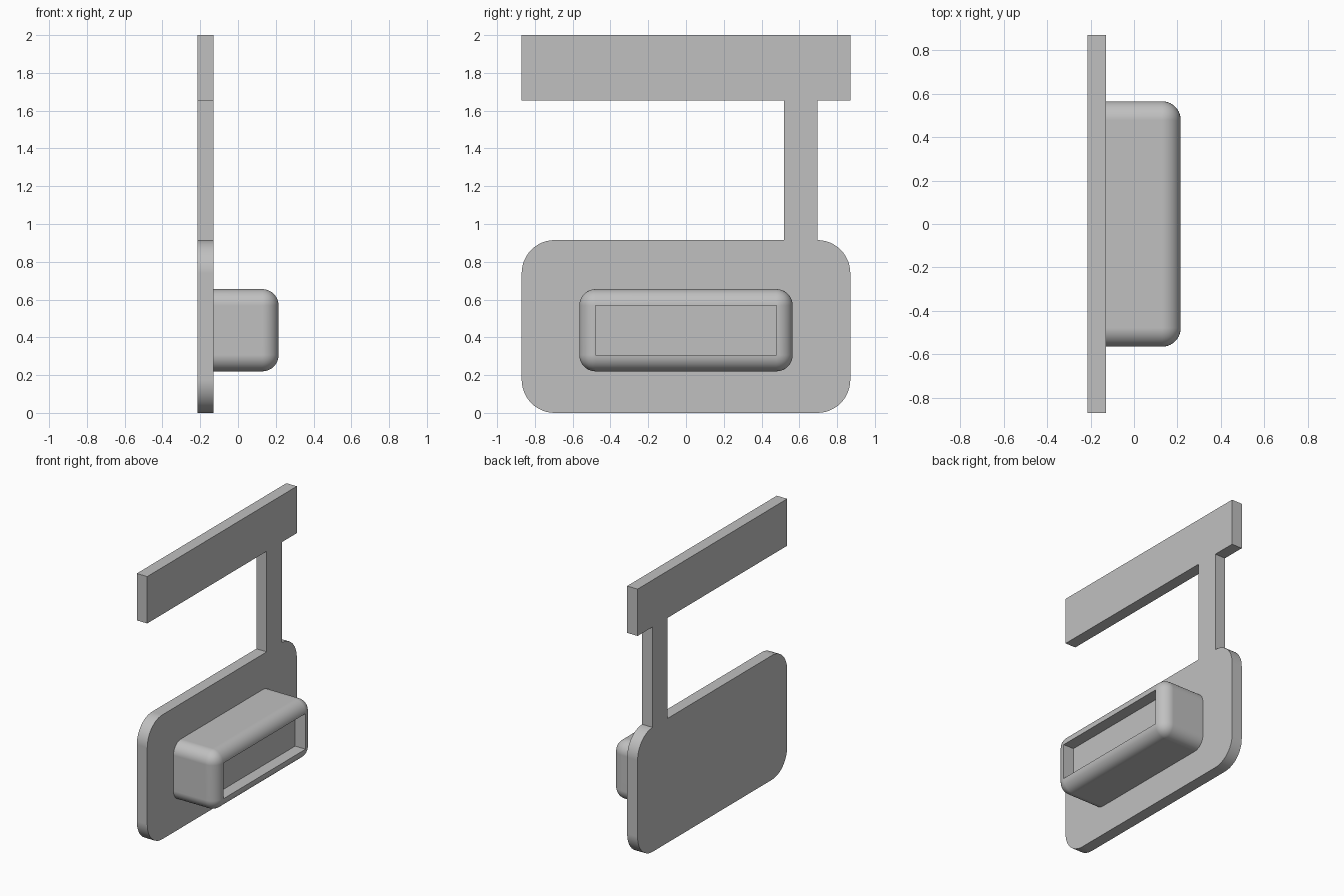
import bpy
import bmesh
from math import cos, sin, radians
from mathutils import Matrix, Vector

default = bpy.data.objects.get("Cube")
if default:
    bpy.data.objects.remove(default, do_unlink=True)

grey = bpy.data.materials.new("plain_grey")
grey.use_nodes = True
COLOUR = (0.527, 0.527, 0.527, 1)
grey.diffuse_color = COLOUR
grey.node_tree.nodes["Principled BSDF"].inputs["Base Color"].default_value = COLOUR

BACK, FACE, NOSE = -0.215, -0.13, 0.215   # x of plate back, plate face, housing nose
HALF, TOP = 0.87, 2.0                     # plate half width and height
CORNER, FILLET = 0.175, 0.0865


def finish(bm, name):
    bmesh.ops.recalc_face_normals(bm, faces=bm.faces)
    mesh = bpy.data.meshes.new(name)
    bm.to_mesh(mesh)
    bm.free()
    mesh.materials.append(grey)
    obj = bpy.data.objects.new(name, mesh)
    bpy.context.collection.objects.link(obj)
    bpy.ops.object.select_all(action="DESELECT")
    obj.select_set(True)
    bpy.context.view_layer.objects.active = obj
    bpy.ops.object.shade_smooth_by_angle(angle=radians(30))
    normals = obj.modifiers.new("Weighted Normals", "WEIGHTED_NORMAL")
    normals.keep_sharp = True
    return obj


def arc(y, z, start, steps=12):
    """Quarter circle of the plate corner radius, counter-clockwise."""
    angles = [radians(start + 90 * i / steps) for i in range(steps + 1)]
    return [(y + CORNER * cos(a), z + CORNER * sin(a)) for a in angles]


# Back plate, offset post and top bar as one extruded outline in the y-z plane
plate_top, bar_bottom, post_inner = 0.915, 1.655, 0.52
inner = HALF - CORNER
outline = (
    arc(-inner, CORNER, 180)
    + arc(inner, CORNER, 270)
    + arc(inner, plate_top - CORNER, 0)
    + [(inner, bar_bottom), (HALF, bar_bottom), (HALF, TOP), (-HALF, TOP),
       (-HALF, bar_bottom), (post_inner, bar_bottom), (post_inner, plate_top)]
    + arc(-inner, plate_top - CORNER, 90)
)
bm = bmesh.new()
face = bm.faces.new([bm.verts.new((BACK, y, z)) for y, z in outline])
side = bmesh.ops.extrude_face_region(bm, geom=[face], use_keep_orig=True)
moved = [v for v in side["geom"] if isinstance(v, bmesh.types.BMVert)]
bmesh.ops.translate(bm, verts=moved, vec=(FACE - BACK, 0, 0))
finish(bm, "back_plate_with_bar")

# Rounded housing, open against the plate
size = Vector((NOSE - FACE, 1.13, 0.435))
centre = Vector(((NOSE + FACE) / 2, 0, 0.4375))
bm = bmesh.new()
bmesh.ops.create_cube(bm, size=1, matrix=Matrix.Translation(centre) @ Matrix.Diagonal(size).to_4x4())
base = min(bm.faces, key=lambda f: f.calc_center_median().x)
bmesh.ops.delete(bm, geom=[base], context="FACES_ONLY")
rounded = [e for e in bm.edges if not e.is_boundary]
bmesh.ops.bevel(bm, geom=rounded, offset=FILLET, segments=10, profile=0.5, affect="EDGES")

# Shallow rectangular recess filling the flat nose of the housing
nose = max(bm.faces, key=lambda f: f.calc_center_median().x)
floor = bmesh.ops.extrude_discrete_faces(bm, faces=[nose])["faces"][0]
bmesh.ops.translate(bm, verts=floor.verts, vec=(FACE - BACK) * Vector((-1, 0, 0)))
finish(bm, "recessed_housing")
